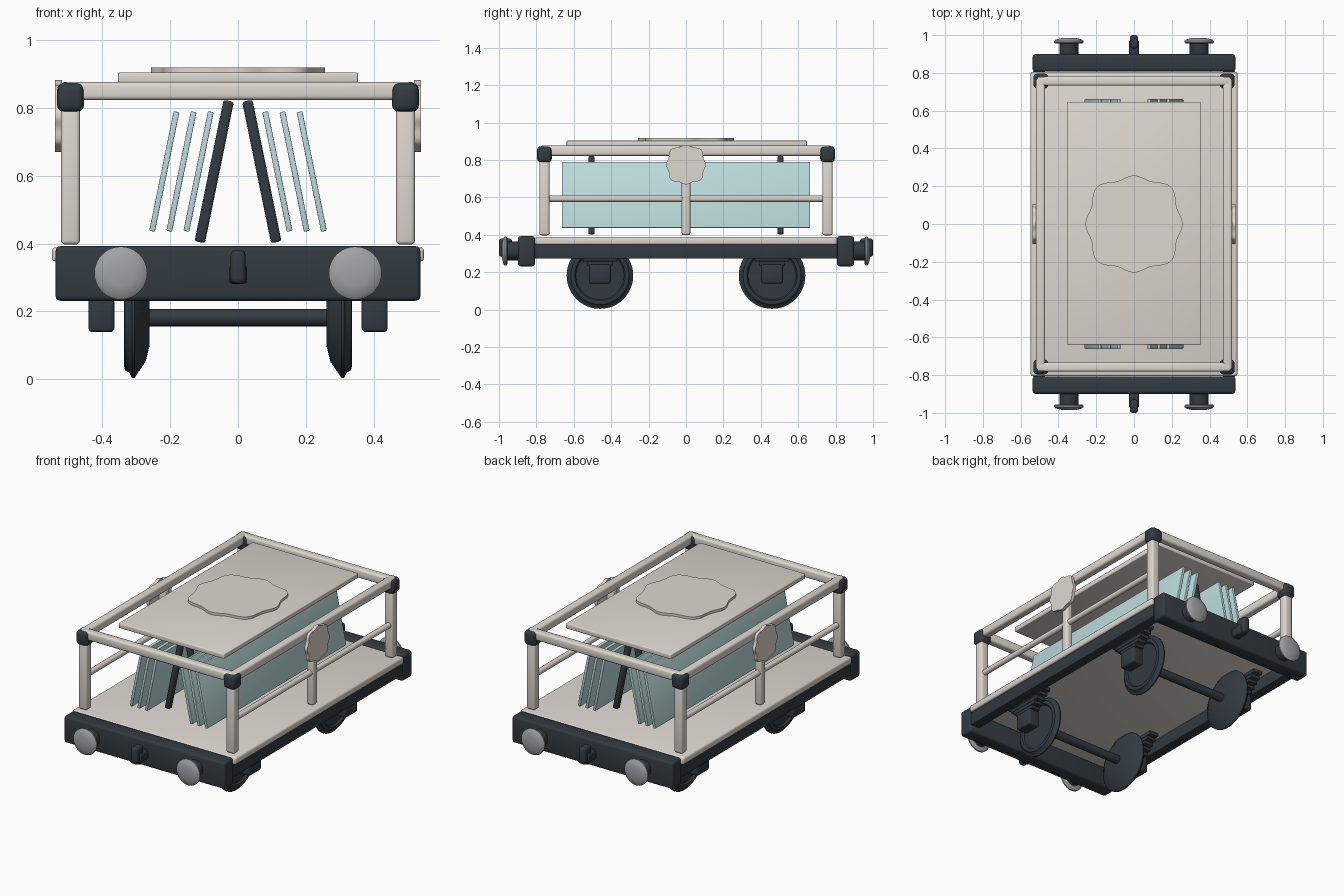
import bpy, bmesh
from math import pi, cos, sin, radians, atan2
from mathutils import Matrix, Vector

cube = bpy.data.objects.get("Cube")
if cube:
    bpy.data.objects.remove(cube, do_unlink=True)


def material(name, rgb):
    m = bpy.data.materials.new(name)
    m.use_nodes = True
    m.diffuse_color = (*rgb, 1)
    m.node_tree.nodes["Principled BSDF"].inputs["Base Color"].default_value = (*rgb, 1)
    return m


CREAM = material("warm cream", (0.73, 0.685, 0.625))
DARK = material("dark slate", (0.032, 0.043, 0.053))
GLASS = material("pale teal", (0.5, 0.71, 0.72))
STEEL = material("grey steel", (0.35, 0.37, 0.385))


def finish(name, bm, mat):
    bmesh.ops.recalc_face_normals(bm, faces=bm.faces)
    mesh = bpy.data.meshes.new(name)
    bm.to_mesh(mesh)
    bm.free()
    mesh.materials.append(mat)
    ob = bpy.data.objects.new(name, mesh)
    bpy.context.collection.objects.link(ob)
    bpy.ops.object.select_all(action='DESELECT')
    ob.select_set(True)
    bpy.context.view_layer.objects.active = ob
    bpy.ops.object.shade_smooth_by_angle(angle=radians(40))
    return ob


def box(name, center, size, mat, bevel=0.01, tilt=0.0):
    """Rounded box, optionally leaned about the long axis."""
    bm = bmesh.new()
    bmesh.ops.create_cube(bm, size=1)
    bmesh.ops.scale(bm, vec=size, verts=bm.verts)
    bmesh.ops.bevel(bm, geom=bm.edges[:], offset=bevel, segments=3,
                    profile=0.5, affect='EDGES')
    bm.transform(Matrix.Translation(center) @ Matrix.Rotation(tilt, 4, 'Y'))
    return finish(name, bm, mat)


def lathe(name, profile, origin, axis, mat, steps=40):
    """Turn a (radius, distance) profile about an axis."""
    bm = bmesh.new()
    verts = [bm.verts.new((r, 0, h)) for r, h in profile]
    edges = [bm.edges.new(pair) for pair in zip(verts, verts[1:])]
    bmesh.ops.spin(bm, geom=verts + edges, axis=(0, 0, 1), cent=(0, 0, 0),
                   angle=2 * pi, steps=steps)
    bmesh.ops.remove_doubles(bm, verts=bm.verts, dist=1e-5)
    turn = Vector((0, 0, 1)).rotation_difference(Vector(axis)).to_matrix().to_4x4()
    bm.transform(Matrix.Translation(origin) @ turn)
    return finish(name, bm, mat)


def rod(name, origin, axis, length, radius, mat):
    return lathe(name, [(0, 0), (radius, 0), (radius, length), (0, length)],
                 origin, axis, mat, 16)


def plaque(name, scale, depth, matrix):
    """Scalloped ornamental plate with eight lobes."""
    bm = bmesh.new()
    ring = []
    for i in range(96):
        a = 2 * pi * i / 96
        r = scale * (1 + 0.047 * cos(8 * a) - 0.04 * cos(4 * a))
        ring.append(bm.verts.new((r * cos(a), r * sin(a), 0)))
    face = bm.faces.new(ring)
    top = bmesh.ops.extrude_face_region(bm, geom=[face])["geom"]
    bmesh.ops.translate(bm, vec=(0, 0, depth),
                        verts=[v for v in top if isinstance(v, bmesh.types.BMVert)])
    bm.transform(matrix)
    return finish(name, bm, CREAM)


# Floor
box("deck", (0, 0, 0.368), (1.094, 1.61, 0.042), CREAM, 0.01)

# End beams, couplings, buffers and upper end rails
for s, end in ((-1, "front"), (1, "back")):
    box(end + "_beam", (0, s * 0.853, 0.312), (1.074, 0.092, 0.161), DARK, 0.015)
    box(end + "_coupling_shank", (0, s * 0.93, 0.309), (0.054, 0.09, 0.056), DARK, 0.012)
    box(end + "_coupling_hook", (0, s * 0.965, 0.331), (0.044, 0.07, 0.098), DARK, 0.014)
    box(end + "_top_rail", (0, s * 0.757, 0.849), (1.03, 0.05, 0.054), CREAM, 0.013)
    for x in (-0.345, 0.345):
        side = "right" if x < 0 else "left"
        rod(f"{end}_{side}_buffer_stem", (x, s * 0.88, 0.313), (0, s, 0), 0.09, 0.05, DARK)
        lathe(f"{end}_{side}_buffer_head",
              [(0, 0), (0.07, 0), (0.078, 0.006), (0.078, 0.014), (0.068, 0.022),
               (0.04, 0.029), (0, 0.031)],
              (x, s * 0.955, 0.313), (0, s, 0), STEEL)

# Wheel profile from the domed inner side to the stepped outer face
WHEEL = [(0, 0.26), (0.085, 0.261), (0.13, 0.272), (0.178, 0.305), (0.178, 0.312),
         (0.163, 0.319), (0.155, 0.332), (0.145, 0.335), (0.135, 0.333),
         (0.128, 0.322), (0, 0.322)]

for y, end in ((-0.46, "front"), (0.46, "back")):
    rod(end + "_axle", (-0.3, y, 0.182), (1, 0, 0), 0.6, 0.026, DARK)

for s, side in ((-1, "right"), (1, "left")):
    # Side frame, rails and central ornament
    box(side + "_sole_bar", (s * 0.502, 0, 0.312), (0.064, 1.62, 0.08), DARK, 0.004)
    box(side + "_top_rail", (s * 0.495, 0, 0.849), (0.05, 1.55, 0.054), CREAM, 0.013)
    rod(side + "_middle_rail", (s * 0.495, -0.74, 0.593), (0, 1, 0), 1.48, 0.017, CREAM)
    box(side + "_middle_post", (s * 0.495, 0, 0.613), (0.046, 0.046, 0.43), CREAM, 0.012)
    outward = Matrix.Rotation(s * pi / 2, 4, 'Y')
    plaque(side + "_ornament", 0.105, 0.02,
           Matrix.Translation((s * 0.518, 0, 0.775)) @ outward)

    for t, end in ((-1, "front"), (1, "back")):
        tag = f"{end}_{side}_"
        # Corner post and cap
        box(tag + "post", (s * 0.493, t * 0.757, 0.602), (0.056, 0.054, 0.41), CREAM, 0.012)
        box(tag + "corner_cap", (s * 0.493, t * 0.757, 0.83), (0.08, 0.08, 0.087), DARK, 0.022)
        # Wheel, axle box and leaf spring
        y = t * 0.46
        lathe(tag + "wheel", WHEEL, (0, y, 0.182), (s, 0, 0), DARK, 48)
        box(tag + "axle_box", (s * 0.402, y, 0.19), (0.076, 0.116, 0.102), DARK, 0.012)
        for i in range(5):
            box(f"{tag}spring_leaf_{i + 1}", (s * 0.402, y, 0.247 + 0.022 * i),
                (0.06, 0.14 + 0.045 * i, 0.022), DARK, 0.003)

    # Leaning rack legs and stacked sheets
    lean = s * -atan2(0.085, 0.415)
    for t, end in ((-1, "front"), (1, "back")):
        box(f"{end}_{side}_rack_leg", (s * 0.07, t * 0.505, 0.612),
            (0.031, 0.034, 0.425), DARK, 0.008, lean)
    for i in range(3):
        box(f"{side}_sheet_{i + 1}", (s * (0.116 + 0.0505 * i), 0, 0.612),
            (0.017, 1.326, 0.359), GLASS, 0.003, lean)

# Roof board with ornament
box("roof_board", (0, 0.004, 0.888), (0.706, 1.284, 0.03), CREAM, 0.005)
plaque("roof_ornament", 0.255, 0.016, Matrix.Translation((0, 0, 0.902)))
